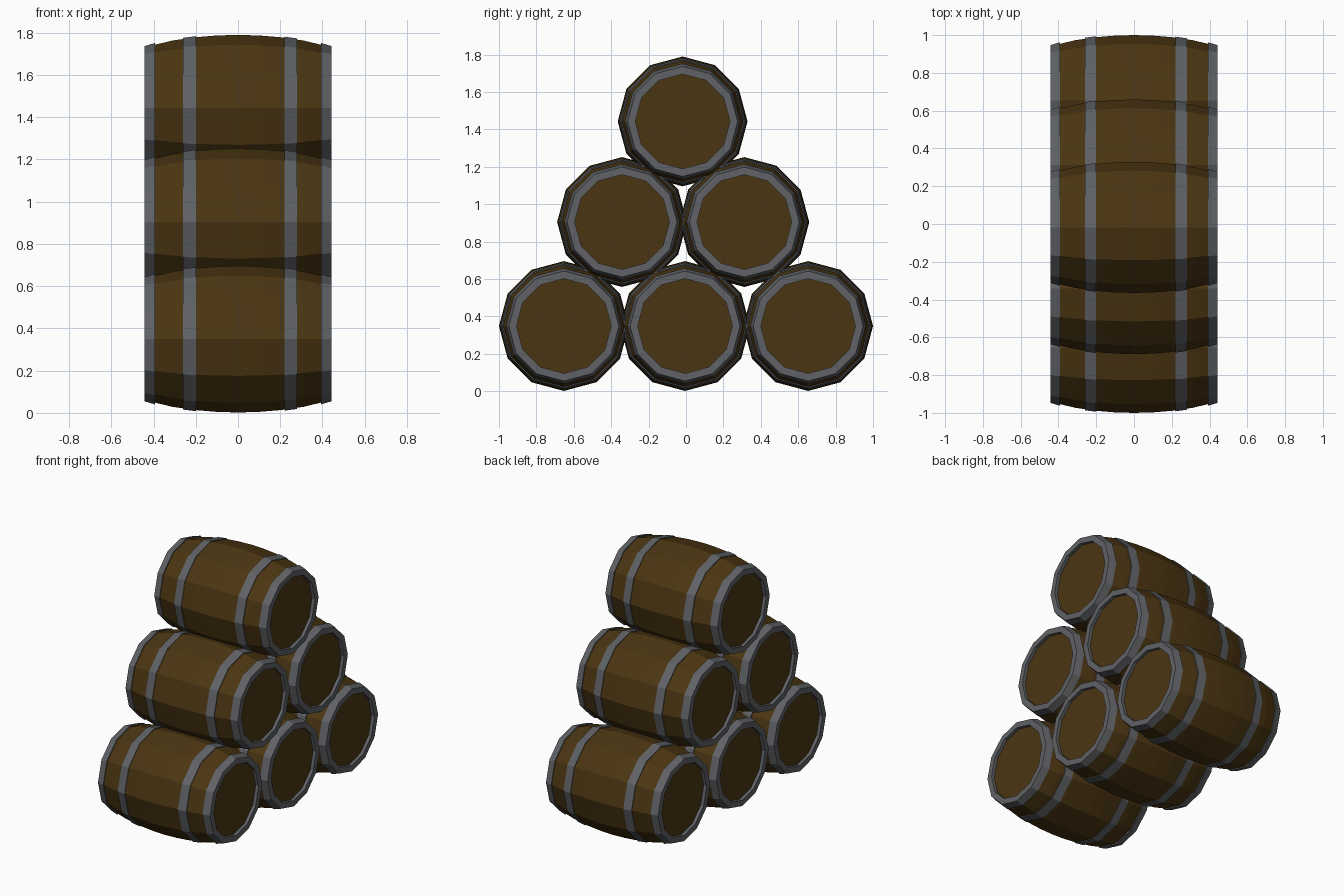
import bpy, bmesh
from math import sin, cos, pi

if "Cube" in bpy.data.objects:
    bpy.data.objects.remove(bpy.data.objects["Cube"])

SIDES = 12


def material(name, rgb):
    m = bpy.data.materials.new(name)
    m.diffuse_color = (*rgb, 1)
    m.use_nodes = True
    m.node_tree.nodes["Principled BSDF"].inputs["Base Color"].default_value = m.diffuse_color
    return m


wood = material("dark_wood", (0.07, 0.036, 0.006))
iron = material("iron", (0.115, 0.122, 0.132))


def bulge(x):
    """Stave radius at distance x from the barrel's middle."""
    return 0.347 - 0.049 * (x / 0.42) ** 2


def lathe(name, profile, mat, centre, closed):
    """Spin (x, radius) points around the x axis; closed loops the profile, else caps the ends."""
    bm = bmesh.new()
    rings = [[bm.verts.new((x, r * cos(2 * pi * k / SIDES), r * sin(2 * pi * k / SIDES)))
              for k in range(SIDES)] for x, r in profile]
    pairs = list(zip(rings, rings[1:]))
    if closed:
        pairs.append((rings[-1], rings[0]))
    else:
        bm.faces.new(rings[0])
        bm.faces.new(rings[-1])
    for a, b in pairs:
        for k in range(SIDES):
            n = (k + 1) % SIDES
            bm.faces.new((a[k], a[n], b[n], b[k]))
    bmesh.ops.recalc_face_normals(bm, faces=bm.faces)
    mesh = bpy.data.meshes.new(name)
    bm.to_mesh(mesh)
    bm.free()
    mesh.materials.append(mat)
    ob = bpy.data.objects.new(name, mesh)
    ob.location = centre
    bpy.context.collection.objects.link(ob)
    return ob


def barrel(label, y, z):
    c = (0, y, z)
    # bulging staves with flat heads set in behind the end hoops
    xs = [-0.42, -0.31, -0.2, -0.1, 0, 0.1, 0.2, 0.31, 0.42]
    lathe(f"barrel_body_{label}", [(x, bulge(x) if abs(x) < 0.4 else 0.294) for x in xs],
          wood, c, False)
    # inner hoops
    for side, x0, x1 in (("left", -0.26, -0.2), ("right", 0.22, 0.28)):
        lathe(f"inner_hoop_{side}_{label}",
              [(x0, bulge(x0) + 0.005), (x1, bulge(x1) + 0.005),
               (x1, bulge(x1) - 0.015), (x0, bulge(x0) - 0.015)], iron, c, True)
    # end hoops, forming the rim around each head
    for side, s in (("left", -1), ("right", 1)):
        lathe(f"end_hoop_{side}_{label}",
              [(s * 0.392, 0.309), (s * 0.443, 0.294), (s * 0.443, 0.253), (s * 0.392, 0.253)],
              iron, c, True)


# pyramid stack: three, two, one
stack = [(-0.653, 0.349), (-0.005, 0.349), (0.653, 0.349),
         (-0.342, 0.905), (0.312, 0.905), (-0.018, 1.443)]
for i, (y, z) in enumerate(stack, 1):
    barrel(i, y, z)
